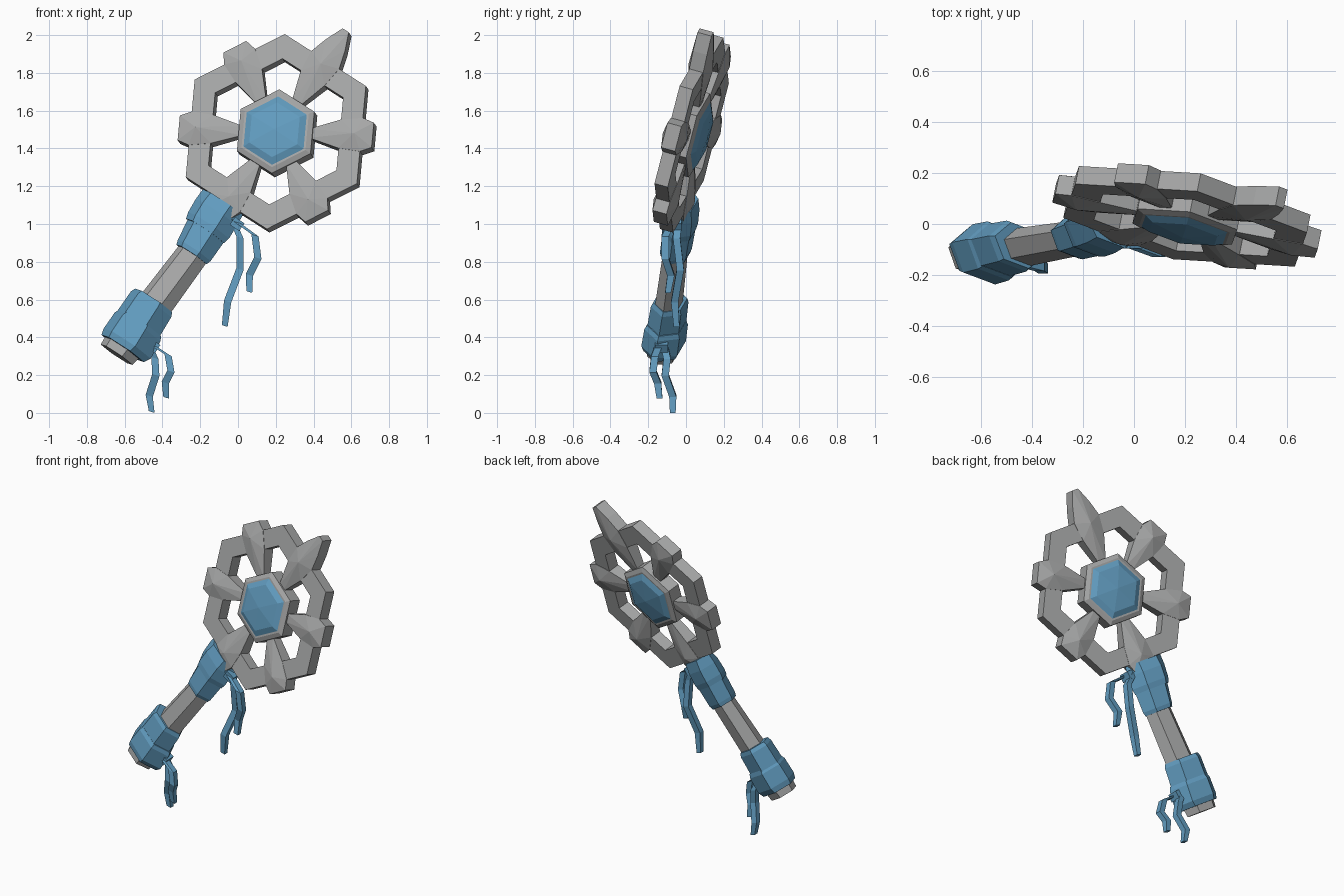
import bpy, bmesh, math
from mathutils import Vector, Matrix

if "Cube" in bpy.data.objects:
    bpy.data.objects.remove(bpy.data.objects["Cube"])

def material(name, col):
    m = bpy.data.materials.new(name)
    m.diffuse_color = (*col, 1)
    m.use_nodes = True
    m.node_tree.nodes["Principled BSDF"].inputs["Base Color"].default_value = m.diffuse_color
    return m

STONE = material("stone grey", (0.38, 0.385, 0.385))
BLUE = material("cloth blue", (0.12, 0.33, 0.52))

# Tilted frame: h = across, v = along the handle, n = out of the front face
V = Vector((0.81, 0.161, 1.17)).normalized()
N = Vector((-0.2, -1.0, 0.276)).normalized()
H = V.cross(N)
CENTRE = Vector((0.207, 0.03, 1.48))
FRAME = Matrix.Translation(CENTRE) @ Matrix((H, V, N)).transposed().to_4x4()

def finish(bm, name, mat, matrix=FRAME):
    bmesh.ops.recalc_face_normals(bm, faces=bm.faces)
    bm.transform(matrix)
    me = bpy.data.meshes.new(name)
    bm.to_mesh(me)
    bm.free()
    me.materials.append(mat)
    ob = bpy.data.objects.new(name, me)
    bpy.context.collection.objects.link(ob)
    return ob

def loft(name, mat, rings, matrix=FRAME, bm=None):
    """Skin closed rings of points, capped at both ends."""
    bm = bmesh.new()
    rows = [[bm.verts.new(p) for p in r] for r in rings]
    k = len(rows[0])
    for a, b in zip(rows, rows[1:]):
        for i in range(k):
            j = (i + 1) % k
            bm.faces.new((a[i], a[j], b[j], b[i]))
    bm.faces.new(rows[0])
    bm.faces.new(rows[-1])
    return finish(bm, name, mat, matrix)

def hexagon(r, n):
    return [(r * math.cos(math.radians(60 * i)), r * math.sin(math.radians(60 * i)), n) for i in range(6)]

# Hexagonal outer ring
bm = bmesh.new()
loops = [[bm.verts.new(p) for p in hexagon(r, n)]
         for r, n in ((0.535, 0.037), (0.40, 0.037), (0.40, -0.037), (0.535, -0.037))]
for k in range(4):
    a, b = loops[k], loops[(k + 1) % 4]
    for i in range(6):
        j = (i + 1) % 6
        bm.faces.new((a[i], a[j], b[j], b[i]))
finish(bm, "outer_ring", STONE)

# Faceted spokes, each with a bump outside the ring; the top one is a spike
def spoke(name, angle, half):
    pts = half + [(-x, y) for x, y in reversed(half)]
    rot = Matrix.Rotation(math.radians(angle), 4, 'Z')
    bm = bmesh.new()
    sides = []
    for s in (1, -1):
        ring = [bm.verts.new((x, y, s * (0.028 if y < 0.3 else 0.039))) for x, y in pts]
        peak = bm.verts.new((0, 0.43, s * 0.068))
        for i in range(len(pts)):
            bm.faces.new((ring[i], ring[(i + 1) % len(pts)], peak))
        sides.append(ring)
    f, b = sides
    for i in range(len(pts)):
        j = (i + 1) % len(pts)
        bm.faces.new((f[i], f[j], b[j], b[i]))
    finish(bm, name, STONE, FRAME @ rot)

BASE = [(0.025, 0.18), (0.078, 0.345), (0.092, 0.463)]
for i in range(6):
    if i == 0:
        spoke("spike_spoke", 0, BASE + [(0.062, 0.56), (0.02, 0.655)])
    else:
        spoke("spoke_%d" % i, 60 * i, BASE + [(0.068, 0.525)])

# Hub rim and the gem domed on both faces
loft("hub_rim", STONE, [hexagon(r, n) for r, n in
     ((0.2, -0.055), (0.23, -0.042), (0.23, 0.042), (0.2, 0.055))])
loft("gem", BLUE, [hexagon(r, n) for r, n in
     ((0.004, -0.088), (0.15, -0.073), (0.198, -0.05), (0.198, 0.05), (0.15, 0.073), (0.004, 0.088))])

# Handle pieces: (position, centre offset, half width, half depth)
def hex_rod(name, mat, sections):
    loft(name, mat, [[(c + w * x, v, d * y) for x, y in
         ((1, 0), (0.5, 1), (-0.5, 1), (-1, 0), (-0.5, -1), (0.5, -1))] for v, c, w, d in sections])

hex_rod("handle", STONE, [(-1.455, -0.033, 0.105, 0.07), (-1.38, -0.03, 0.115, 0.075),
                          (-1.1, -0.015, 0.097, 0.062), (-0.78, -0.003, 0.09, 0.056),
                          (-0.43, 0, 0.09, 0.05)])
hex_rod("lower_wrap_end", BLUE, [(-1.41, -0.025, 0.14, 0.088), (-1.375, -0.02, 0.155, 0.1),
                                 (-1.27, -0.025, 0.15, 0.098), (-1.245, -0.025, 0.138, 0.088)])
hex_rod("lower_wrap_top", BLUE, [(-1.28, -0.03, 0.138, 0.088), (-1.13, -0.035, 0.133, 0.084),
                                 (-1.105, -0.035, 0.122, 0.076)])
hex_rod("upper_wrap_low", BLUE, [(-0.79, -0.008, 0.1, 0.066), (-0.765, -0.008, 0.108, 0.072),
                                 (-0.61, -0.02, 0.122, 0.074)])
hex_rod("upper_wrap_top", BLUE, [(-0.645, -0.02, 0.126, 0.076), (-0.61, -0.022, 0.135, 0.08),
                                 (-0.53, -0.028, 0.136, 0.076), (-0.465, -0.03, 0.132, 0.062)])

# Hanging cloth strips, in world space
def strip(name, path, w=0.019):
    rings = []
    for i, (x, y, z) in enumerate(path):
        s = w * (0.8 if i == len(path) - 1 else 1)
        rings.append([(x + s * a, y + s * b, z - 0.3 * s * a) for a, b in ((1, 1), (-1, 1), (-1, -1), (1, -1))])
    loft(name, BLUE, rings, Matrix())

strip("upper_strip_long", [(-0.03, -0.04, 1.02), (0.01, -0.05, 0.93), (0.01, -0.03, 0.76),
                           (-0.055, -0.06, 0.59), (-0.07, -0.05, 0.46)])
strip("upper_strip_short", [(-0.02, -0.07, 1.02), (0.09, -0.11, 0.94), (0.105, -0.11, 0.82),
                            (0.06, -0.08, 0.73), (0.06, -0.095, 0.64)])
strip("lower_strip_long", [(-0.48, -0.12, 0.38), (-0.44, -0.1, 0.29), (-0.435, -0.11, 0.2),
                           (-0.47, -0.07, 0.09), (-0.457, -0.07, 0.005)])
strip("lower_strip_short", [(-0.47, -0.14, 0.37), (-0.37, -0.165, 0.305), (-0.355, -0.175, 0.22),
                            (-0.385, -0.15, 0.16), (-0.38, -0.14, 0.08)])

# Knots where the strips leave the wraps
for name, (x, y, z) in (("upper_knot", (-0.005, -0.06, 1.0)), ("lower_knot", (-0.45, -0.13, 0.355))):
    bm = bmesh.new()
    bmesh.ops.create_cube(bm, size=1)
    finish(bm, name, BLUE, Matrix.Translation((x, y, z)) @ Matrix.Rotation(0.6, 4, 'Y')
           @ Matrix.Diagonal((0.06, 0.07, 0.05, 1)))
